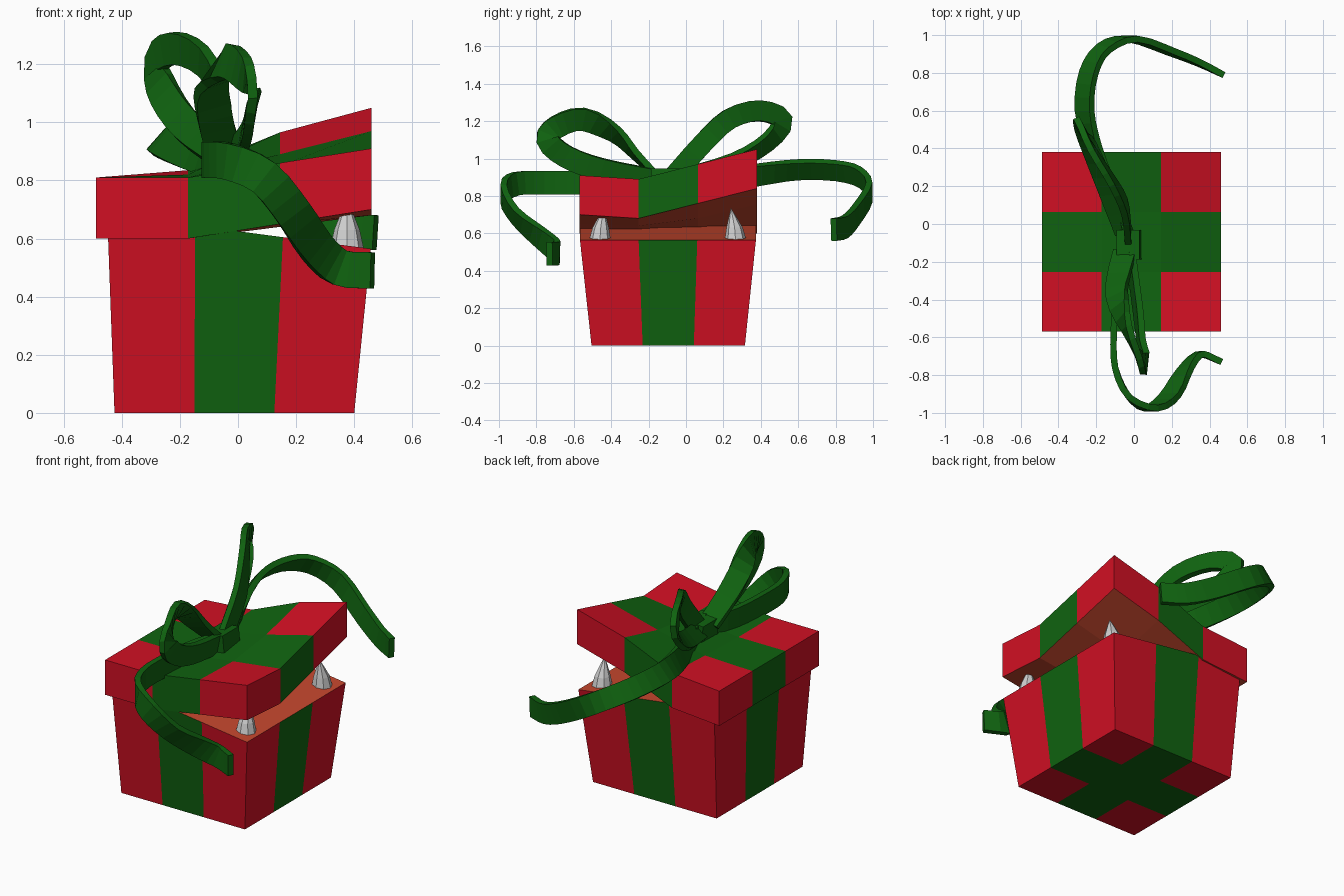
import bpy, bmesh, math
from mathutils import Vector

if "Cube" in bpy.data.objects:
    bpy.data.objects.remove(bpy.data.objects["Cube"])


def material(name, rgb):
    m = bpy.data.materials.new(name)
    m.diffuse_color = (*rgb, 1)
    m.use_nodes = True
    m.node_tree.nodes["Principled BSDF"].inputs["Base Color"].default_value = m.diffuse_color
    return m


RED = material("red_paper", (0.64, 0.005, 0.017))
GREEN = material("green_ribbon", (0.005, 0.125, 0.005))
INSIDE = material("inner_orange", (0.57, 0.064, 0.027))
WHITE = material("tooth_white", (0.62, 0.62, 0.62))


def finish(name, bm, mats):
    bmesh.ops.recalc_face_normals(bm, faces=bm.faces)
    me = bpy.data.meshes.new(name)
    bm.to_mesh(me)
    bm.free()
    for m in mats:
        me.materials.append(m)
    ob = bpy.data.objects.new(name, me)
    bpy.context.collection.objects.link(ob)
    return ob


def thirds(a, b):
    return [a + (b - a) * i / 3 for i in range(4)]


def striped_box(name, low, high, plain):
    """Box of 3x3 cells; low/high give a point for cell corner (i, j).
    The middle cells are green; the cap named in plain is all orange."""
    bm = bmesh.new()
    g = {}
    for lv, f in (("low", low), ("high", high)):
        for i in range(4):
            for j in range(4):
                g[lv, i, j] = bm.verts.new(f(i, j))

    def face(keys, mat):
        bm.faces.new([g[k] for k in keys]).material_index = mat

    for lv in ("low", "high"):
        for i in range(3):
            for j in range(3):
                mat = 2 if lv == plain else int(i == 1 or j == 1)
                face([(lv, i, j), (lv, i + 1, j), (lv, i + 1, j + 1), (lv, i, j + 1)], mat)
    for k in range(3):
        for e in (0, 3):
            face([("low", k, e), ("low", k + 1, e), ("high", k + 1, e), ("high", k, e)], int(k == 1))
            face([("low", e, k), ("low", e, k + 1), ("high", e, k + 1), ("high", e, k)], int(k == 1))
    return finish(name, bm, [RED, GREEN, INSIDE])


# Tapered box with a sloping top
bx, by = thirds(-0.425, 0.40), thirds(-0.505, 0.315)
tx, ty = thirds(-0.45, 0.457), thirds(-0.567, 0.374)
striped_box("box", lambda i, j: (bx[i], by[j], 0),
            lambda i, j: (tx[i], ty[j], 0.625 - 0.132 * tx[i]), "high")

# Bent lid, lifted at the right
lx, ly = thirds(-0.488, 0.46), thirds(-0.57, 0.38)
HEIGHT = [(0.81, 0.81, 0.86, 0.91), (0.81, 0.81, 0.85, 0.89),
          (0.81, 0.82, 0.89, 0.97), (0.81, 0.835, 0.965, 1.05)]
striped_box("lid", lambda i, j: (lx[i], ly[j], HEIGHT[j][i] - 0.21),
            lambda i, j: (lx[i], ly[j], HEIGHT[j][i]), "low")


# Teeth on the right edge
def tooth(name, x, y, lean):
    bm = bmesh.new()
    rings = []
    for r, z, s in ((0.058, 0.565, 0), (0.044, 0.63, 0.2), (0.022, 0.685, 0.6)):
        rings.append([bm.verts.new((x + r * math.cos(a), y + lean * s + r * math.sin(a), z))
                      for a in (math.tau * k / 8 for k in range(8))])
    tip = bm.verts.new((x, y + lean, 0.735))
    bm.faces.new(rings[0])
    for k in range(8):
        n = (k + 1) % 8
        for a, b in zip(rings, rings[1:]):
            bm.faces.new((a[k], a[n], b[n], b[k]))
        bm.faces.new((rings[-1][k], rings[-1][n], tip))
    finish(name, bm, [WHITE])


tooth("front_tooth", 0.375, -0.46, 0.02)
tooth("back_tooth", 0.375, 0.265, -0.025)


# Ribbons: each row is a centre point and the direction of the ribbon's width
def catmull(p0, p1, p2, p3, t):
    return 0.5 * (2 * p1 + (p2 - p0) * t + (2 * p0 - 5 * p1 + 4 * p2 - p3) * t * t
                  + (3 * p1 - p0 - 3 * p2 + p3) * t ** 3)


def ribbon(name, rows, width=0.12, thick=0.034, steps=3):
    pts = [Vector(r[:3]) for r in rows]
    dirs = [Vector(r[3:]).normalized() for r in rows]

    def smooth(v):
        v = [2 * v[0] - v[1]] + v + [2 * v[-1] - v[-2]]
        out = [catmull(*v[i:i + 4], s / steps) for i in range(len(v) - 3) for s in range(steps)]
        return out + [v[-2]]

    path, wide = smooth(pts), smooth(dirs)
    bm = bmesh.new()
    rings = []
    for i, (p, w) in enumerate(zip(path, wide)):
        t = (path[min(i + 1, len(path) - 1)] - path[max(i - 1, 0)]).normalized()
        w = (w - t * w.dot(t)).normalized()
        n = t.cross(w) * thick / 2
        w = w * width / 2
        rings.append([bm.verts.new(p + q) for q in (w + n, w - n, -w - n, n - w)])
    for a, b in zip(rings, rings[1:]):
        for k in range(4):
            bm.faces.new((a[k], a[(k + 1) % 4], b[(k + 1) % 4], b[k]))
    bm.faces.new(rings[0])
    bm.faces.new(rings[-1])
    finish(name, bm, [GREEN])


ribbon("front_loop", [
    (-0.05, -0.15, 0.90, 1, 0, 0.1), (-0.08, -0.27, 1.02, 1, 0.2, 0.1),
    (-0.09, -0.38, 1.13, 0.8, 0.2, 0.5), (-0.04, -0.55, 1.21, 0.3, 0, 1),
    (0.02, -0.69, 1.17, 0.2, -0.5, 0.9), (0.055, -0.74, 1.10, -0.1, -1, 0.1),
    (0.04, -0.64, 1.01, -0.1, -0.5, -0.9), (0.02, -0.45, 0.94, -0.2, 0, -1),
    (-0.02, -0.15, 0.88, -0.2, 0, -1)])

ribbon("back_loop", [
    (-0.03, -0.07, 0.90, 0, -0.8, 0.5), (-0.05, 0.09, 1.08, 0, -0.7, 0.6),
    (-0.12, 0.23, 1.21, 0, -0.4, 0.9), (-0.22, 0.39, 1.255, -0.2, 0.1, 1),
    (-0.285, 0.515, 1.205, -0.4, 0.9, 0.3), (-0.25, 0.44, 1.09, -0.7, 0.4, -0.5),
    (-0.17, 0.25, 0.98, -0.7, 0.1, -0.6), (-0.05, -0.05, 0.89, -0.7, 0, -0.6)], width=0.11)

ribbon("front_tail", [
    (-0.03, -0.13, 0.87, 0, 0, 1), (-0.09, -0.35, 0.87, 0, 0, 1),
    (-0.107, -0.57, 0.87, 0, 0, 1), (-0.10, -0.76, 0.87, 0, 0, 1),
    (-0.03, -0.91, 0.865, 0, 0, 1), (0.09, -0.975, 0.81, 0.5, 0, 0.85),
    (0.19, -0.91, 0.69, 0.75, 0, 0.65), (0.27, -0.77, 0.57, 0.6, 0.2, 0.8),
    (0.35, -0.69, 0.50, 0.2, 0, 1), (0.463, -0.73, 0.49, 0, 0, 1)], width=0.125)

ribbon("back_tail", [
    (-0.03, -0.08, 0.87, 0, 0, 1), (-0.12, 0.18, 0.88, 0.3, 0, 1),
    (-0.21, 0.40, 0.915, 0.5, 0, 0.9), (-0.262, 0.60, 0.94, 0.65, 0, 0.75),
    (-0.24, 0.80, 0.935, 0.6, -0.3, 0.8), (-0.16, 0.93, 0.90, 0.3, -0.3, 0.9),
    (-0.01, 0.98, 0.82, 0.4, 0, 0.9), (0.2, 0.91, 0.70, 0.4, 0, 0.9),
    (0.35, 0.85, 0.635, 0.2, 0, 1), (0.473, 0.79, 0.62, 0, 0, 1)])

# Knot
bpy.ops.mesh.primitive_cube_add(size=1, location=(-0.025, -0.11, 0.875))
knot = bpy.context.object
knot.name = "knot"
knot.scale = (0.12, 0.155, 0.13)
knot.rotation_euler = (0, math.radians(-6), 0)
knot.data.materials.append(GREEN)
